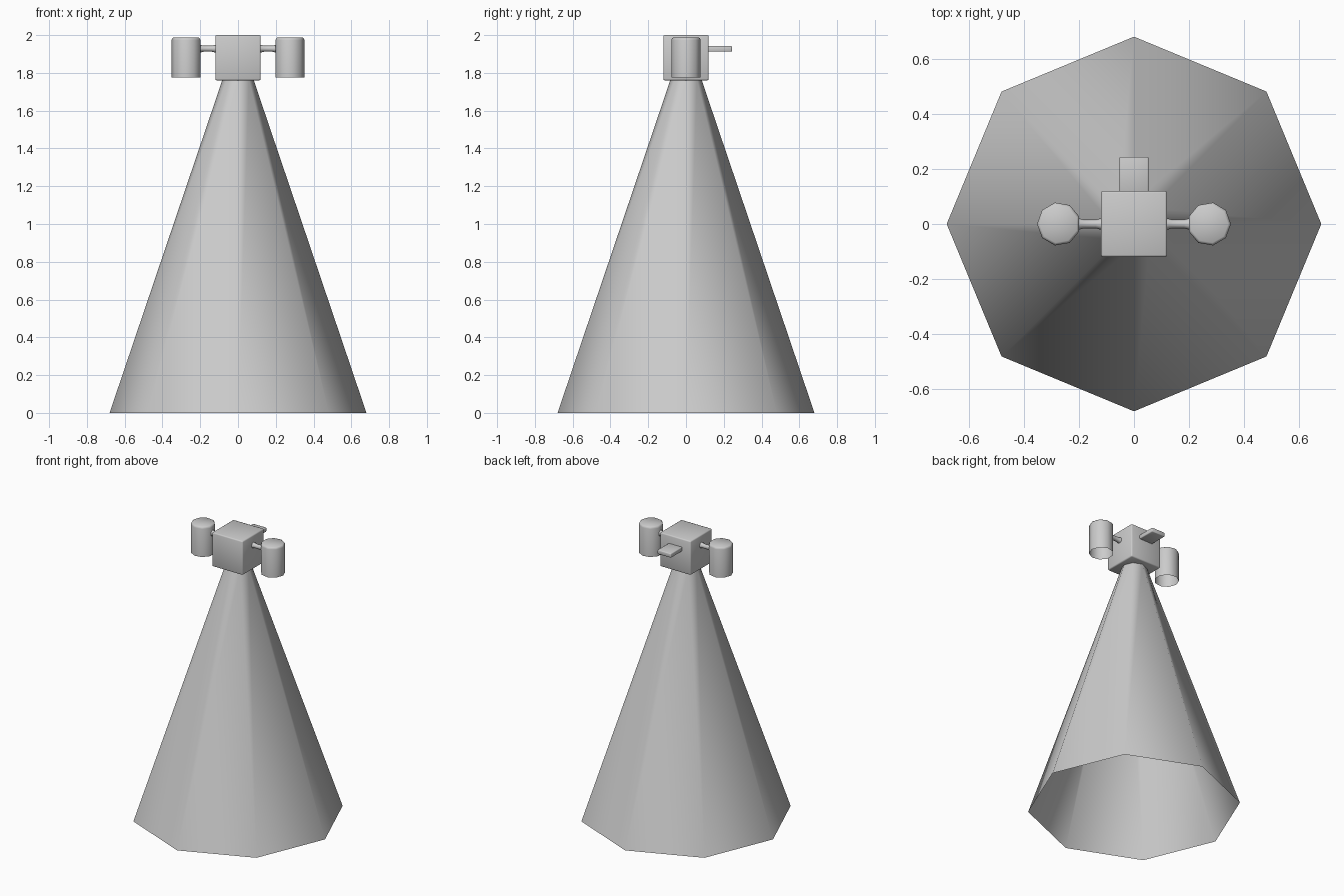
import bpy
from math import cos, sin, pi, radians

if "Cube" in bpy.data.objects:
    bpy.data.objects.remove(bpy.data.objects["Cube"])


def lathe(name, profile, sides, centre=(0, 0, 0), axis='Z', cap_end=False, flip=1, angle=60):
    """Ring-by-ring surface from (radius, height) pairs; flip mirrors along x."""
    verts, faces = [], []
    for r, h in profile:
        for i in range(sides):
            a = 2 * pi * i / sides
            p = (r * cos(a), r * sin(a), h) if axis == 'Z' else (h, r * cos(a), r * sin(a))
            verts.append(tuple(flip ** (k == 0) * (p[k] + centre[k]) for k in range(3)))
    for j in range(len(profile) - 1):
        for i in range(sides):
            n = (i + 1) % sides
            faces.append((j * sides + i, j * sides + n, (j + 1) * sides + n, (j + 1) * sides + i))
    if cap_end:
        faces.append(tuple((len(profile) - 1) * sides + i for i in range(sides)))
    if flip < 0:
        faces = [f[::-1] for f in faces]
    mesh = bpy.data.meshes.new(name)
    mesh.from_pydata(verts, [], faces)
    ob = bpy.data.objects.new(name, mesh)
    bpy.context.collection.objects.link(ob)
    smooth(ob, angle)
    return ob


def smooth(ob, angle):
    bpy.ops.object.select_all(action='DESELECT')
    bpy.context.view_layer.objects.active = ob
    ob.select_set(True)
    bpy.ops.object.shade_smooth_by_angle(angle=radians(angle))


def box(name, lo, hi, bevel):
    bpy.ops.mesh.primitive_cube_add(size=1, location=[(a + b) / 2 for a, b in zip(lo, hi)])
    ob = bpy.context.object
    ob.name = name
    ob.scale = [b - a for a, b in zip(lo, hi)]
    bpy.ops.object.transform_apply(location=False, rotation=False, scale=True)
    mod = ob.modifiers.new("soft_edges", 'BEVEL')
    mod.width, mod.segments = bevel, 2
    bpy.ops.object.modifier_apply(modifier=mod.name)
    smooth(ob, 60)
    return ob


# Open eight-sided cone
lathe("cone_body", [(0.68, 0), (0.082, 1.765)], 8)

# Square head with a small shelf at the back
box("head_block", (-0.12, -0.12, 1.76), (0.12, 0.12, 2.0), 0.008)
box("back_tab", (-0.053, 0.11, 1.912), (0.053, 0.244, 1.942), 0.005)

# Side cups, open underneath, each on a short waisted arm
for side, flip in (("right", 1), ("left", -1)):
    lathe(side + "_cup", [(0.079, 1.775), (0.079, 1.973), (0.076, 1.982), (0.069, 1.987)],
          9, centre=(0.273, 0, 0), cap_end=True, flip=flip, angle=50)
    lathe(side + "_arm", [(0.022, 0.115), (0.016, 0.138), (0.016, 0.182), (0.022, 0.205)],
          8, centre=(0, 0, 1.928), axis='X', flip=flip)
